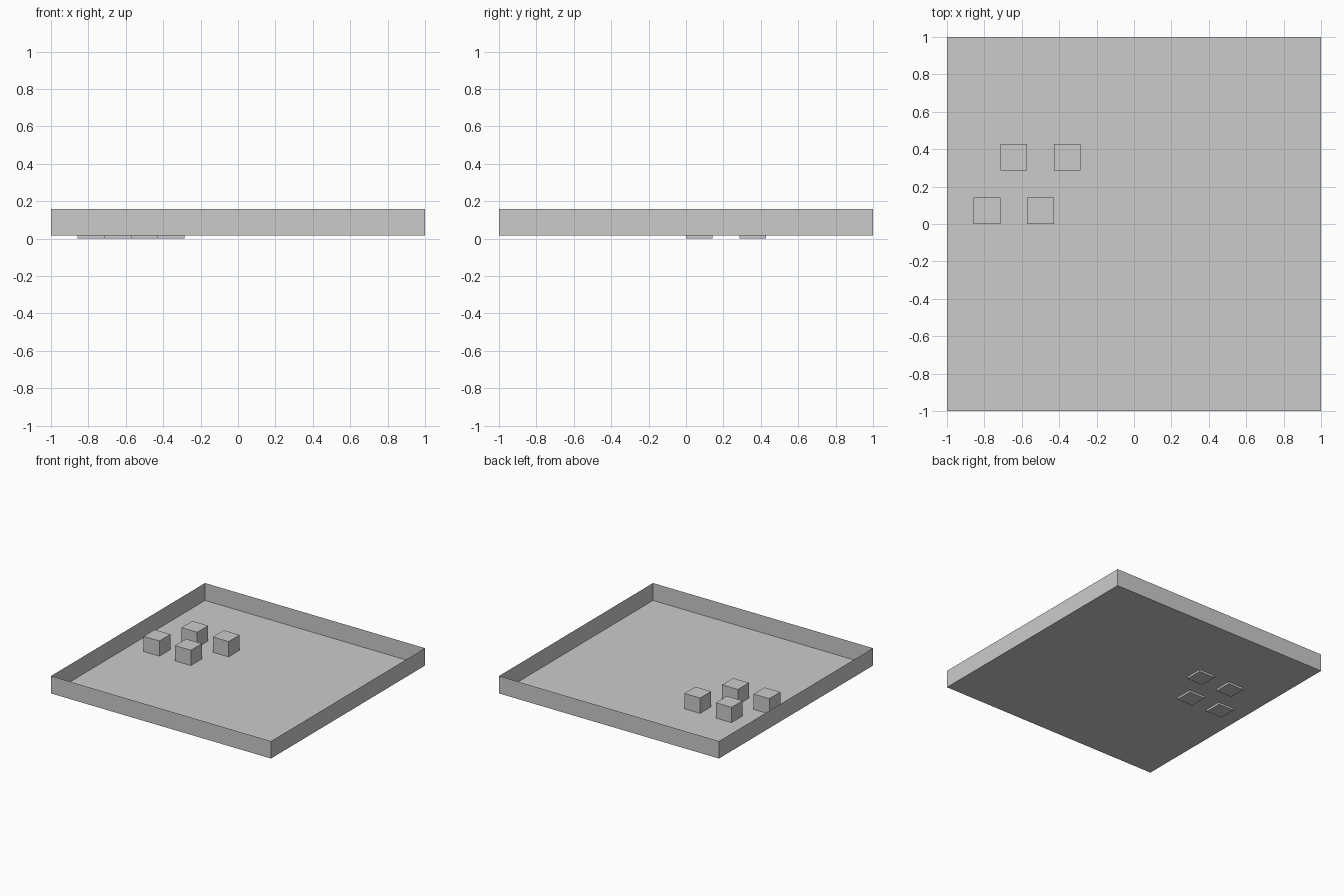
import bpy, bmesh
from mathutils import Matrix

if "Cube" in bpy.data.objects:
    bpy.data.objects.remove(bpy.data.objects["Cube"])

U = 1 / 7          # block size; tray is 14 blocks wide
FLOOR = 0.017      # tray floor height


def box(name, centre, size, open_top=False):
    bm = bmesh.new()
    bmesh.ops.create_cube(bm, size=1, matrix=Matrix.LocRotScale(centre, None, size))
    if open_top:
        top = [f for f in bm.faces if f.normal.z > 0.9]
        bmesh.ops.delete(bm, geom=top, context='FACES_ONLY')
    mesh = bpy.data.meshes.new(name)
    bm.to_mesh(mesh)
    bm.free()
    obj = bpy.data.objects.new(name, mesh)
    bpy.context.collection.objects.link(obj)
    return obj


# thin-walled open tray
box("tray", (0, 0, FLOOR + U / 2), (2, 2, U), open_top=True)

# four blocks in two staggered rows, poking slightly through the floor
for i, (x, y) in enumerate([(-5.5, 0.5), (-3.5, 0.5), (-4.5, 2.5), (-2.5, 2.5)]):
    box(f"block_{i + 1}", (x * U, y * U, U / 2), (U, U, U))
